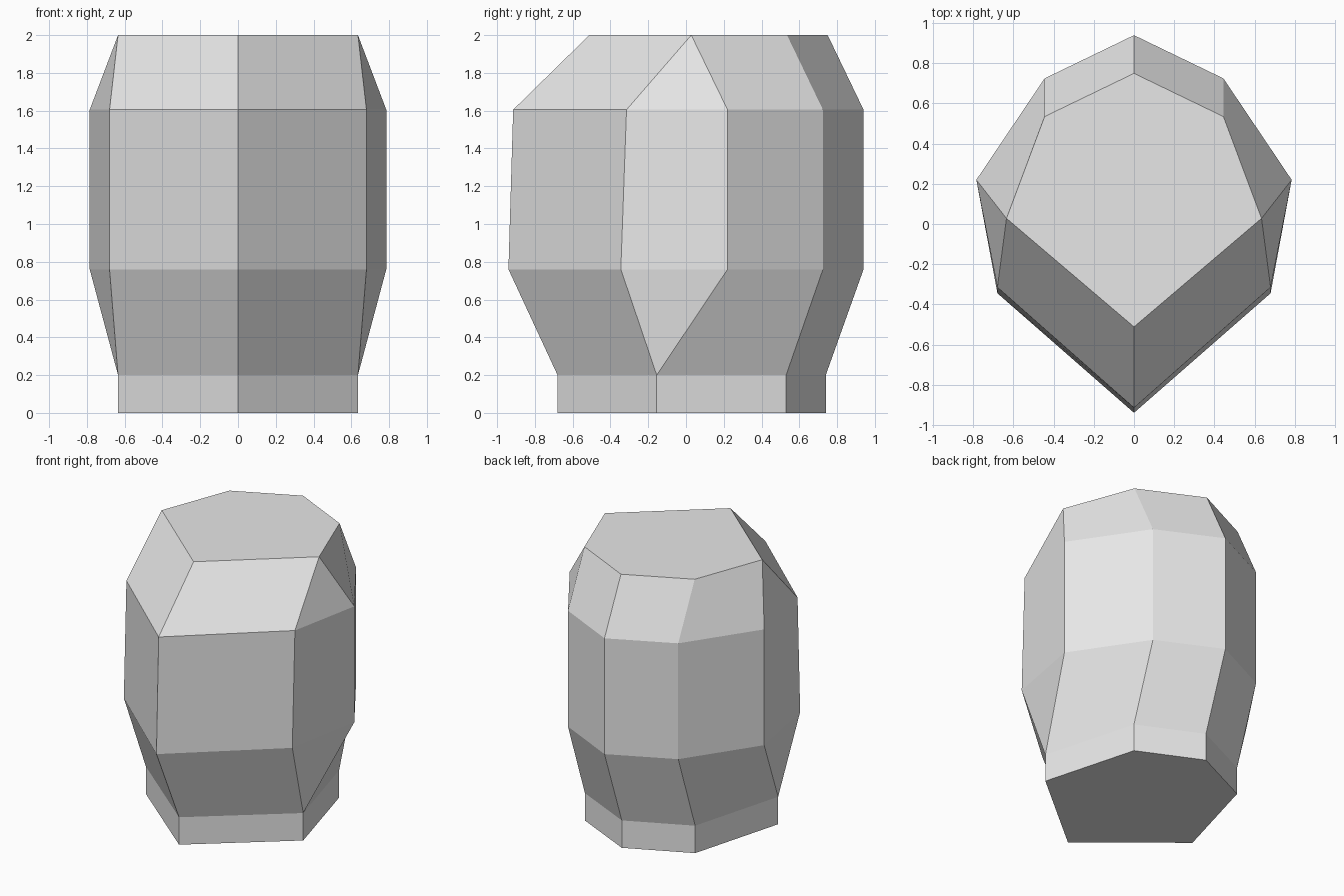
import bpy
import bmesh

cube = bpy.data.objects.get("Cube")
if cube:
    bpy.data.objects.remove(cube, do_unlink=True)

# Single flat grey
grey = bpy.data.materials.new("light_grey")
grey.use_nodes = True
grey.diffuse_color = (0.8, 0.8, 0.8, 1)
grey.node_tree.nodes["Principled BSDF"].inputs["Base Color"].default_value = (0.8, 0.8, 0.8, 1)

# Half sections from front ridge to back ridge: (x, y).
# Where the front corner meets the side corner the points repeat and are welded.
neck = [(0, -0.68), (0.635, -0.155), (0.635, -0.155), (0.445, 0.53), (0, 0.74)]
belly_low = [(0, -0.94), (0.68, -0.345), (0.785, 0.22), (0.445, 0.725), (0, 0.94)]
belly_high = [(0, -0.915), (0.68, -0.315), (0.785, 0.22), (0.445, 0.725), (0, 0.94)]
crown = [(0, -0.512), (0.635, 0.028), (0.635, 0.028), (0.445, 0.535), (0, 0.75)]
sections = [(0, neck), (0.2, neck), (0.76, belly_low), (1.605, belly_high), (2, crown)]


def ring(bm, z, half):
    """Mirror a half section into a closed ring of vertices."""
    outline = half + [(-x, y) for x, y in half[-2:0:-1]]
    return [bm.verts.new((x, y, z)) for x, y in outline]


# Faceted body: stacked rings joined by quads, with end caps
bm = bmesh.new()
rings = [ring(bm, z, half) for z, half in sections]
for low, high in zip(rings, rings[1:]):
    for i in range(len(low)):
        j = (i + 1) % len(low)
        bm.faces.new((low[i], low[j], high[j], high[i]))
bm.faces.new(rings[0][::-1])
bm.faces.new(rings[-1])
bmesh.ops.remove_doubles(bm, verts=bm.verts[:], dist=0.001)
bmesh.ops.recalc_face_normals(bm, faces=bm.faces[:])

mesh = bpy.data.meshes.new("faceted_body")
bm.to_mesh(mesh)
bm.free()
mesh.materials.append(grey)
body = bpy.data.objects.new("faceted_body", mesh)
bpy.context.collection.objects.link(body)
